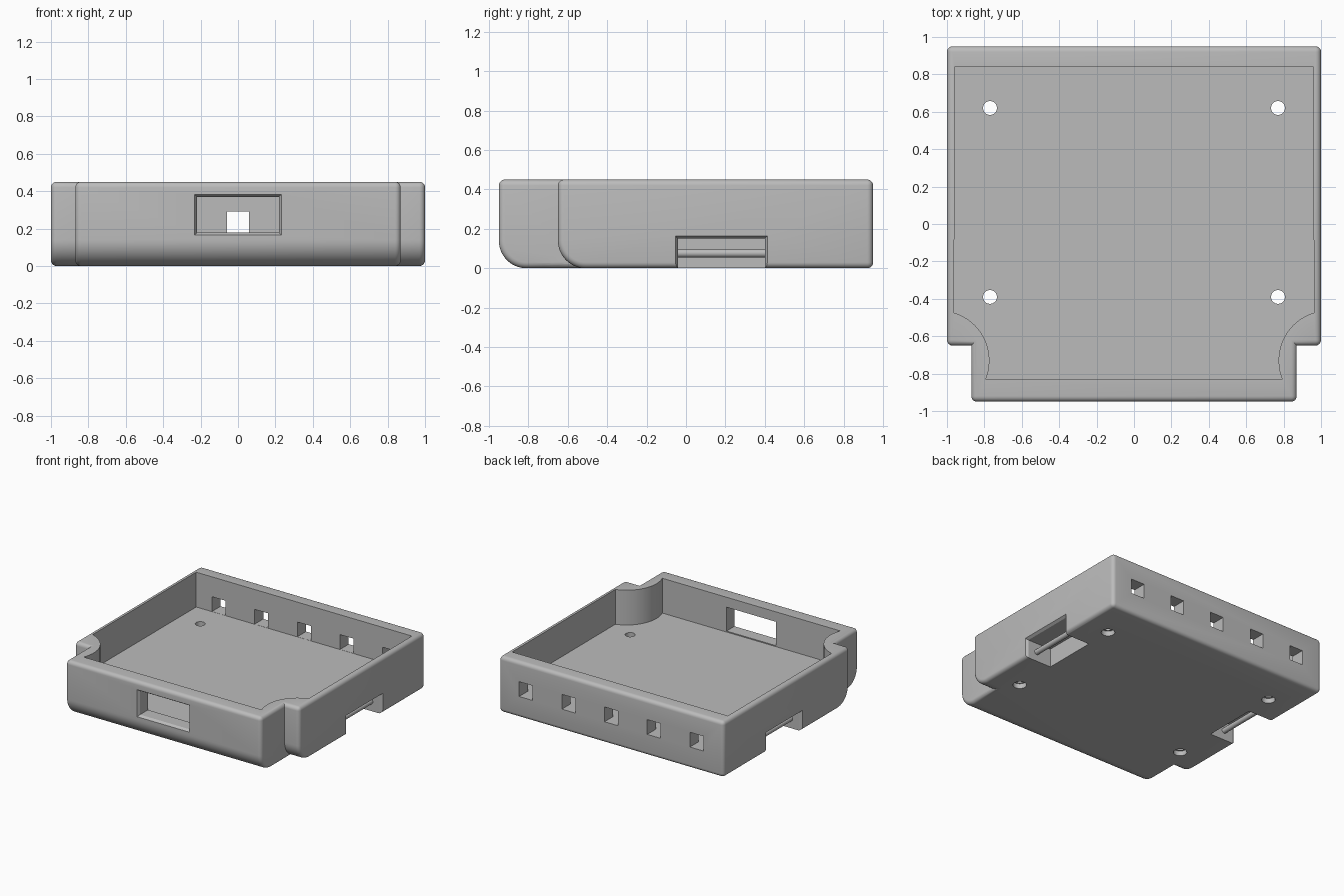
import bpy, bmesh
from math import sin, cos, pi, atan2
from mathutils import Vector

old = bpy.data.objects.get("Cube")
if old:
    bpy.data.objects.remove(old, do_unlink=True)

H = 0.45        # overall height
FLOOR = 0.17    # inside floor level

grey = bpy.data.materials.new("light grey plastic")
grey.use_nodes = True
colour = (0.5, 0.5, 0.5, 1)
grey.diffuse_color = colour
grey.node_tree.nodes["Principled BSDF"].inputs["Base Color"].default_value = colour


def finish(name, bm):
    bmesh.ops.recalc_face_normals(bm, faces=bm.faces)
    mesh = bpy.data.meshes.new(name)
    bm.to_mesh(mesh)
    bm.free()
    mesh.materials.append(grey)
    obj = bpy.data.objects.new(name, mesh)
    bpy.context.collection.objects.link(obj)
    return obj


def prism(name, points, start, length):
    """Extrude a closed loop of 3D points along a vector."""
    bm = bmesh.new()
    face = bm.faces.new([bm.verts.new(Vector(p) + Vector(start)) for p in points])
    new = bmesh.ops.extrude_face_region(bm, geom=[face])["geom"]
    verts = [v for v in new if isinstance(v, bmesh.types.BMVert)]
    bmesh.ops.translate(bm, verts=verts, vec=length)
    return finish(name, bm)


def box(name, lo, hi, axis=0, side=0, flare=0):
    """Box between two corners, optionally widened at one end of an axis."""
    lo, hi = Vector(lo), Vector(hi)
    bm = bmesh.new()
    bmesh.ops.create_cube(bm, size=2)
    for v in bm.verts:
        sign = v.co.copy()
        v.co = [(a + b) / 2 + s * (b - a) / 2 for a, b, s in zip(lo, hi, sign)]
        if sign[axis] * side > 0:
            for k in range(3):
                if k != axis:
                    v.co[k] += sign[k] * flare
    return finish(name, bm)


def rod(name, centre, radius, length, along_y=False):
    circle = [(radius * cos(2 * pi * i / 32), radius * sin(2 * pi * i / 32)) for i in range(32)]
    loop = [(a, 0, b) if along_y else (a, b, 0) for a, b in circle]
    half = Vector((0, length / 2, 0) if along_y else (0, 0, length / 2))
    return prism(name, loop, Vector(centre) - half, half * 2)


def apply(obj, mod):
    bpy.ops.object.select_all(action="DESELECT")
    obj.select_set(True)
    bpy.context.view_layer.objects.active = obj
    bpy.ops.object.modifier_apply(modifier=mod.name)


def boolean(obj, other, operation="DIFFERENCE"):
    other.hide_render = True
    mod = obj.modifiers.new("boolean", "BOOLEAN")
    mod.operation, mod.solver, mod.object = operation, "EXACT", other
    apply(obj, mod)
    bpy.data.objects.remove(other, do_unlink=True)


def rounded_block(name, half_width, front, back):
    """Block with a large round on the lower front edge and small rounds elsewhere."""
    r, n = 0.14, 14
    arc = [(0, front + r - r * sin(t), r - r * cos(t))
           for t in (pi / 2 * i / n for i in range(n + 1))]
    obj = prism(name, arc + [(0, front, H), (0, back, H), (0, back, 0)],
                (-half_width, 0, 0), (half_width * 2, 0, 0))
    mod = obj.modifiers.new("bevel", "BEVEL")
    mod.width, mod.segments, mod.limit_method = 0.03, 5, "ANGLE"
    mod.use_clamp_overlap = False
    apply(obj, mod)
    return obj


# Outer shell: wide body with a narrower front section
case = rounded_block("case", 1.0, -0.65, 0.95)
boolean(case, rounded_block("front_section", 0.87, -0.95, 0.5), "UNION")

# Cavity with rounded columns left in the front corners
cx, cy, r, n = 1.04, -0.73, 0.267, 20
inner_x, inner_front, inner_back = 0.96, -0.83, 0.84
a0 = atan2(-0.47 - cy, inner_x - cx)
a1 = 2 * pi + atan2(inner_front - cy, 0.793 - cx)
corner = [(cx + r * cos(a0 + (a1 - a0) * i / n), cy + r * sin(a0 + (a1 - a0) * i / n), 0)
          for i in range(n + 1)]
right_half = [(inner_x, inner_back, 0)] + corner
outline = right_half + [(-x, y, z) for x, y, z in reversed(right_half)]
boolean(case, prism("cavity", outline, (0, 0, FLOOR), (0, 0, 0.5)))

# Front window with a softened outer edge
boolean(case, box("window", (-0.22, -1.1, 0.178), (0.22, -0.7, 0.37)))
boolean(case, box("window_edge", (-0.22, -0.955, 0.178), (0.22, -0.93, 0.37), 1, -1, 0.016))

# Row of five square ports in the back wall
for i in range(-2, 3):
    x = i * 0.38
    boolean(case, box("port", (x - 0.06, 0.75, FLOOR + 0.001), (x + 0.06, 1.1, 0.29)))

for side, label in ((1, "left"), (-1, "right")):
    # Strap notch open to the side and the underside
    xs = sorted((side * 0.77, side * 1.1))
    boolean(case, box("notch", (xs[0], -0.04, -0.1), (xs[1], 0.4, 0.15)))
    xs = sorted((side * 0.98, side * 1.005))
    boolean(case, box("notch_edge", (xs[0], -0.04, -0.1), (xs[1], 0.4, 0.15), 0, side, 0.016))
    # Screw holes with a wider recess below
    for y in (0.62, -0.39):
        boolean(case, rod("screw_hole", (side * 0.77, y, 0.1), 0.037, 0.5))
        boolean(case, rod("screw_recess", (side * 0.77, y, 0), 0.05, 0.08))

parts = [case]
# Strap bars across the notches
for side, label in ((1, "left"), (-1, "right")):
    parts.append(rod(label + "_strap_bar", (side * 0.9, 0.18, 0.076), 0.021, 0.46, True))

for obj in parts:
    bpy.ops.object.select_all(action="DESELECT")
    obj.select_set(True)
    bpy.context.view_layer.objects.active = obj
    bpy.ops.object.shade_smooth_by_angle(angle=pi / 6)
